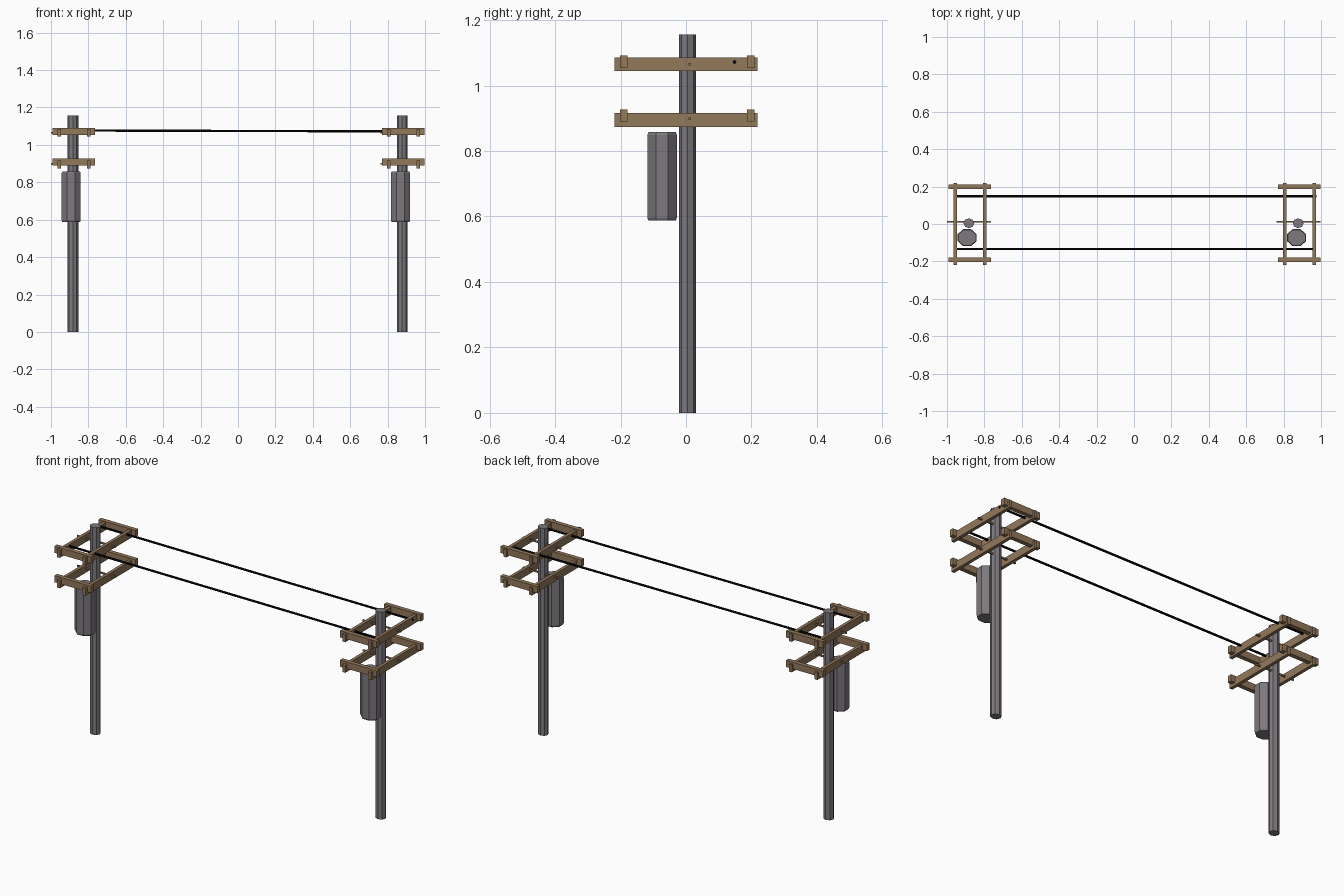
import bpy, bmesh, math
from mathutils import Vector

if "Cube" in bpy.data.objects:
    bpy.data.objects.remove(bpy.data.objects["Cube"])


def material(name, rgb):
    m = bpy.data.materials.new(name)
    m.diffuse_color = (*rgb, 1)
    m.use_nodes = True
    m.node_tree.nodes["Principled BSDF"].inputs["Base Color"].default_value = m.diffuse_color
    return m


GREY = material("weathered grey", (0.205, 0.19, 0.205))
WOOD = material("brown timber", (0.29, 0.19, 0.105))
BLACK = material("black cable", (0.003, 0.003, 0.003))


def finish(bm, name, mat):
    bmesh.ops.recalc_face_normals(bm, faces=bm.faces)
    mesh = bpy.data.meshes.new(name)
    bm.to_mesh(mesh)
    bm.free()
    mesh.materials.append(mat)
    ob = bpy.data.objects.new(name, mesh)
    bpy.context.collection.objects.link(ob)
    return ob


def box(name, lo, hi, mat):
    lo, hi = Vector(lo), Vector(hi)
    bm = bmesh.new()
    bmesh.ops.create_cube(bm, size=1)
    for v in bm.verts:
        v.co = (lo + hi) / 2 + v.co * (hi - lo)
    return finish(bm, name, mat)


def column(name, x, y, rx, ry, rings, turn, mat, sides=8):
    """Elliptical prism; rings are (height, scale) pairs."""
    bm = bmesh.new()
    loops = []
    for z, s in rings:
        loops.append([bm.verts.new((x + rx * s * math.cos(turn + i * math.tau / sides),
                                    y + ry * s * math.sin(turn + i * math.tau / sides), z))
                      for i in range(sides)])
    for a, b in zip(loops, loops[1:]):
        for i in range(sides):
            j = (i + 1) % sides
            bm.faces.new((a[i], a[j], b[j], b[i]))
    bm.faces.new(loops[0][::-1])
    bm.faces.new(loops[-1])
    return finish(bm, name, mat)


def cable(name, start, end, radius):
    start, end = Vector(start), Vector(end)
    bm = bmesh.new()
    bmesh.ops.create_cone(bm, cap_ends=True, segments=8, radius1=radius,
                          radius2=radius, depth=(end - start).length)
    rot = (end - start).to_track_quat('Z', 'Y')
    for v in bm.verts:
        v.co = rot @ v.co + (start + end) / 2
    return finish(bm, name, BLACK)


for side, px in (("left", -0.883), ("right", 0.878)):
    # pole and transformer can
    column(side + "_pole", px, 0.004, 0.029, 0.026, [(0, 1), (1.156, 1)], 0, GREY)
    column(side + "_transformer", px - 0.009, -0.073, 0.055, 0.049,
           [(0.587, 0.92), (0.596, 1), (0.849, 1), (0.858, 0.92)], math.pi / 8, GREY)
    # two tiers of interlocked crossarm frames with a through bolt
    for tier, z in (("upper", 1.065), ("lower", 0.895)):
        low = 0.003 if tier == "lower" else 0
        name = f"{side}_{tier}_"
        for tag, dx in (("outer", -0.072), ("inner", 0.086)):
            box(name + tag + "_crossarm", (px + dx - 0.009, -0.219, z - 0.021),
                (px + dx + 0.009, 0.219, z + 0.021), WOOD)
        for tag, y in (("front", -0.19), ("back", 0.198)):
            box(name + tag + "_brace", (px - 0.108, y - 0.012, z - 0.011 + low * 2),
                (px + 0.119, y + 0.012, z + 0.026 + low * 2), WOOD)
        box(name + "bolt", (px - 0.117, 0.008, z - 0.004 + low),
            (px + 0.119, 0.016, z + 0.004 + low), WOOD)

# cables strung between the upper crossarms
cable("back_cable", (-0.95, 0.148, 1.077), (0.977, 0.148, 1.072), 0.006)
cable("front_cable", (-0.955, -0.133, 1.077), (0.965, -0.133, 1.072), 0.006)
